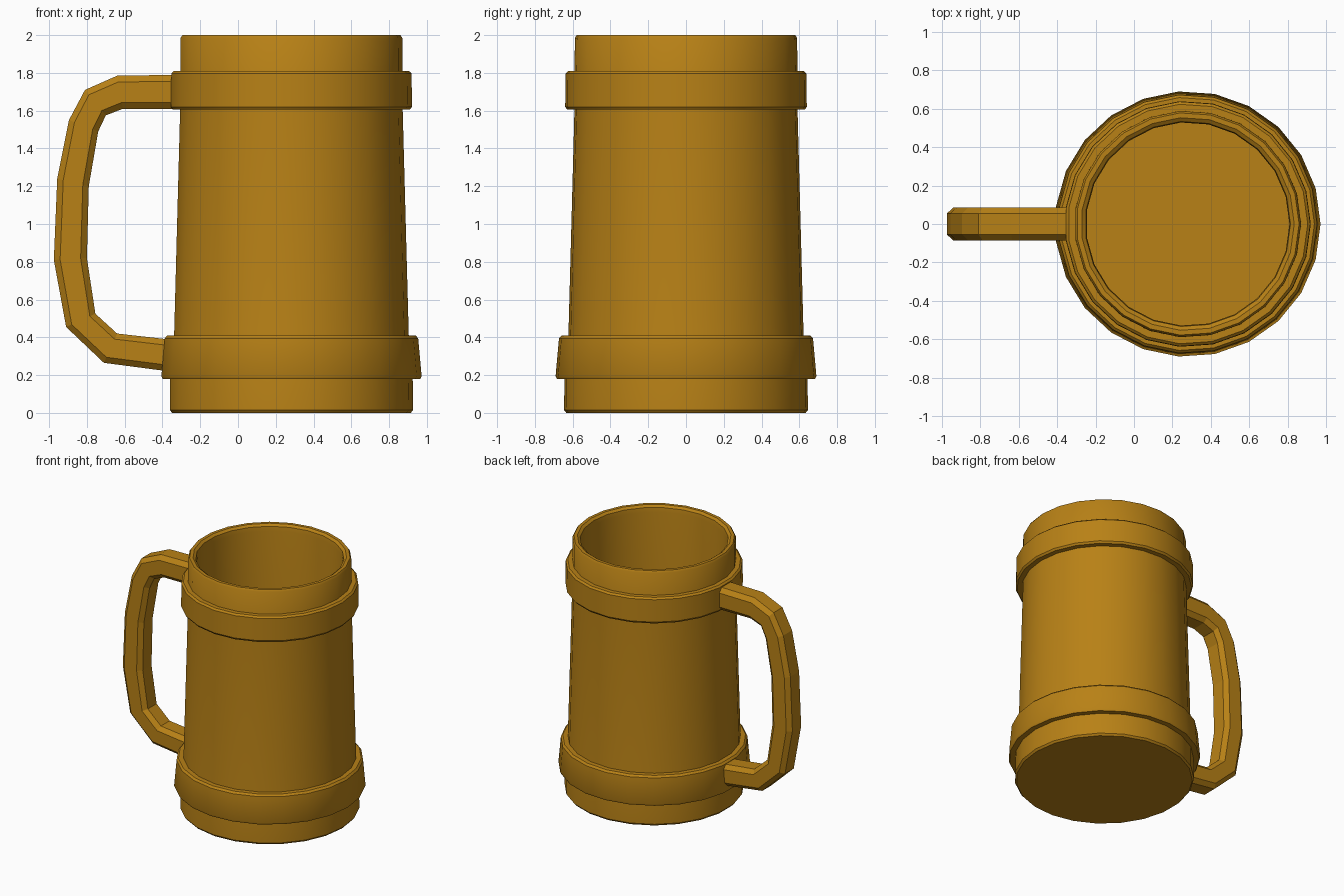
import bpy, bmesh, math
from mathutils import Vector

if "Cube" in bpy.data.objects:
    bpy.data.objects.remove(bpy.data.objects["Cube"])

CX, SIDES = 0.28, 23

mat = bpy.data.materials.new("amber")
mat.diffuse_color = (0.48, 0.22, 0.008, 1)
mat.use_nodes = True
mat.node_tree.nodes["Principled BSDF"].inputs["Base Color"].default_value = mat.diffuse_color


def finish(name, bm, smooth):
    bmesh.ops.remove_doubles(bm, verts=bm.verts, dist=1e-5)
    bmesh.ops.recalc_face_normals(bm, faces=bm.faces)
    mesh = bpy.data.meshes.new(name)
    bm.to_mesh(mesh)
    bm.free()
    mesh.materials.append(mat)
    obj = bpy.data.objects.new(name, mesh)
    bpy.context.collection.objects.link(obj)
    if smooth:
        bpy.ops.object.select_all(action='DESELECT')
        obj.select_set(True)
        bpy.context.view_layer.objects.active = obj
        bpy.ops.object.shade_smooth_by_angle(angle=math.radians(35))
    return obj


def lathe(name, profile, closed=False):
    """Spin an (r, z) profile around the mug axis."""
    bm = bmesh.new()
    verts = [bm.verts.new((CX + r, 0, z)) for r, z in profile]
    n = len(verts)
    edges = [bm.edges.new((verts[i], verts[(i + 1) % n]))
             for i in range(n if closed else n - 1)]
    bmesh.ops.spin(bm, geom=verts + edges, cent=(CX, 0, 0), axis=(0, 0, 1),
                   angle=math.tau, steps=SIDES, use_duplicate=False)
    return finish(name, bm, True)


# Hollow tapered body with a rounded rim
lathe("mug_body", [(0, 0), (0.635, 0), (0.647, 0.015), (0.645, 0.18),
                   (0.624, 0.41), (0.592, 1.6), (0.59, 1.985), (0.58, 2.0),
                   (0.555, 2.0), (0.535, 1.985), (0.53, 1.95),
                   (0.53, 0.16), (0, 0.16)])

# Raised bands around the top and bottom
lathe("upper_band", [(0.57, 1.605), (0.63, 1.605), (0.641, 1.62),
                     (0.639, 1.797), (0.625, 1.81), (0.57, 1.81)], True)
lathe("lower_band", [(0.60, 0.18), (0.685, 0.18), (0.692, 0.195),
                     (0.674, 0.395), (0.66, 0.41), (0.60, 0.41)], True)

# Handle: chamfered section swept between outer and inner outlines
outer = [(-0.30, 1.79), (-0.64, 1.785), (-0.81, 1.71), (-0.895, 1.55),
         (-0.957, 1.24), (-0.975, 0.81), (-0.91, 0.455), (-0.71, 0.265),
         (-0.33, 0.215)]
inner = [(-0.30, 1.61), (-0.61, 1.61), (-0.70, 1.575), (-0.74, 1.49),
         (-0.79, 1.20), (-0.80, 0.82), (-0.755, 0.525), (-0.64, 0.42),
         (-0.33, 0.385)]
section = [(0, 0.055), (0.19, 0.085), (0.81, 0.085), (1, 0.055),
           (1, -0.055), (0.81, -0.085), (0.19, -0.085), (0, -0.055)]
bm = bmesh.new()
rings = []
for (ox, oz), (ix, iz) in zip(outer, inner):
    a, b = Vector((ox, 0, oz)), Vector((ix, 0, iz))
    rings.append([bm.verts.new(a.lerp(b, t) + Vector((0, y, 0)))
                  for t, y in section])
for r0, r1 in zip(rings, rings[1:]):
    for i in range(8):
        j = (i + 1) % 8
        bm.faces.new((r0[i], r0[j], r1[j], r1[i]))
bm.faces.new(rings[0])
bm.faces.new(rings[-1])
finish("handle", bm, False)
